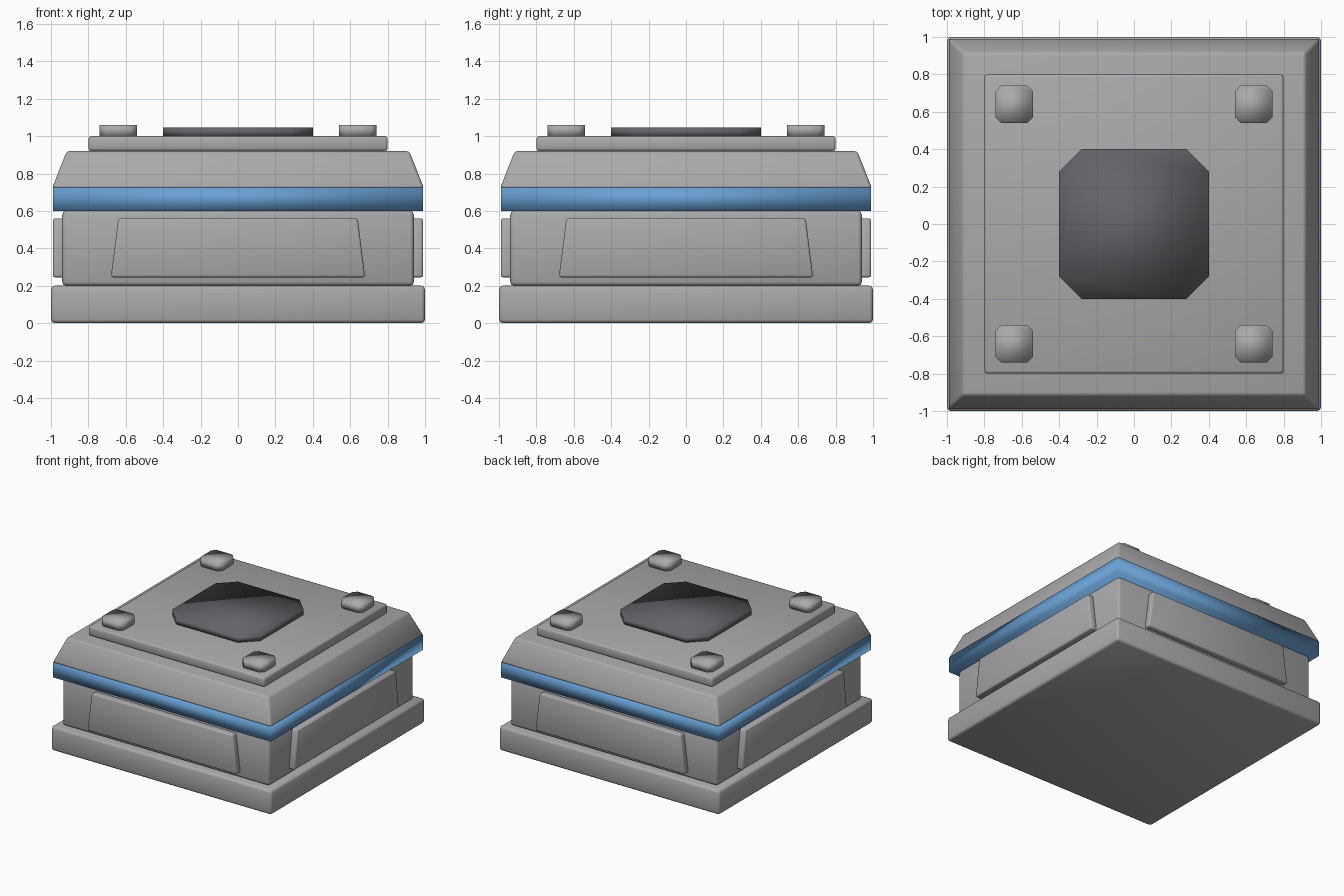
import bpy, bmesh, math
from mathutils import Matrix

cube = bpy.data.objects.get("Cube")
if cube:
    bpy.data.objects.remove(cube, do_unlink=True)


def material(name, rgb):
    m = bpy.data.materials.new(name)
    m.use_nodes = True
    m.diffuse_color = (*rgb, 1)
    m.node_tree.nodes["Principled BSDF"].inputs["Base Color"].default_value = (*rgb, 1)
    return m


GREY = material("light grey", (0.40, 0.40, 0.41))
BLUE = material("blue", (0.14, 0.35, 0.65))
DARK = material("dark grey", (0.13, 0.125, 0.14))


def square(half, cut=0.0):
    """Square outline, with cut corners when cut is given."""
    if not cut:
        return [(-half, -half), (half, -half), (half, half), (-half, half)]
    c = half - cut
    return [(-c, -half), (c, -half), (half, -c), (half, c),
            (c, half), (-c, half), (-half, c), (-half, -c)]


def prism(name, outline, z0, z1, mat, bevel=0.0, taper=1.0, place=Matrix()):
    """Extrude an outline from z0 to z1, scale the top, bevel, then place it."""
    bm = bmesh.new()
    low = [bm.verts.new((x, y, z0)) for x, y in outline]
    high = [bm.verts.new((x * taper, y * taper, z1)) for x, y in outline]
    bm.faces.new(low[::-1])
    bm.faces.new(high)
    n = len(outline)
    for i in range(n):
        j = (i + 1) % n
        bm.faces.new((low[i], low[j], high[j], high[i]))
    if bevel:
        bmesh.ops.bevel(bm, geom=bm.edges[:], offset=bevel, segments=2,
                        profile=0.5, affect='EDGES', clamp_overlap=True)
    bm.transform(place)
    bmesh.ops.recalc_face_normals(bm, faces=bm.faces[:])
    for f in bm.faces:
        f.smooth = True
    mesh = bpy.data.meshes.new(name)
    bm.to_mesh(mesh)
    bm.free()
    mesh.materials.append(mat)
    ob = bpy.data.objects.new(name, mesh)
    bpy.context.collection.objects.link(ob)
    return ob


# Stacked body
prism("base_slab", square(1.0), 0.0, 0.2, GREY, 0.02)
prism("middle_body", square(0.94), 0.2, 0.6, GREY, 0.02)
prism("blue_band", square(0.99), 0.6, 0.725, BLUE)
prism("sloped_cover", square(0.995), 0.72, 0.92, GREY, 0.016, taper=0.92)
prism("top_plate", square(0.8), 0.92, 1.0, GREY, 0.015)
prism("centre_hatch", square(0.4, 0.12), 1.0, 1.045, DARK)

# Corner bolts
for sx, side in ((-1, "right"), (1, "left")):
    for sy, end in ((-1, "front"), (1, "back")):
        prism(f"bolt_{end}_{side}", square(0.1, 0.03), 1.0, 1.06, GREY,
              place=Matrix.Translation((sx * 0.64, sy * 0.64, 0)))

# Trapezoid panel on each side, turned upright from its flat outline
trapezoid = [(-0.68, 0.245), (0.68, 0.245), (0.64, 0.56), (-0.64, 0.56)]
for k, side in enumerate(("front", "left", "back", "right")):
    turn = Matrix.Rotation(k * math.pi / 2, 4, 'Z') @ Matrix.Rotation(math.pi / 2, 4, 'X')
    prism(f"side_panel_{side}", trapezoid, 0.92, 0.99, GREY, 0.012, place=turn)
